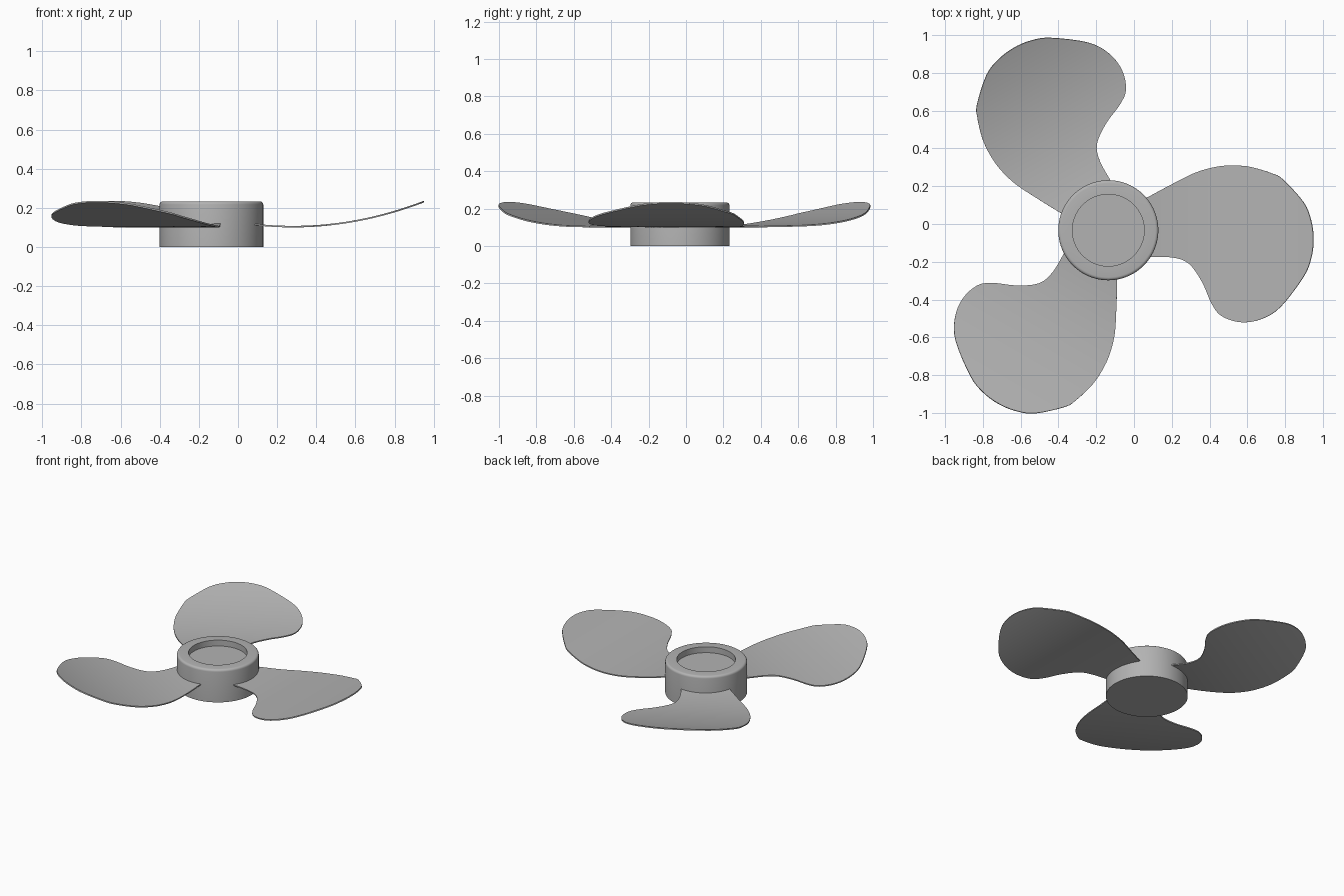
import bpy, bmesh, math
from mathutils import Vector

cube = bpy.data.objects.get("Cube")
if cube:
    bpy.data.objects.remove(cube, do_unlink=True)

HUB = Vector((-0.136, -0.033, 0))
metal = bpy.data.materials.new("grey metal")
metal.use_nodes = True
grey = (0.45, 0.45, 0.45, 1)
metal.diffuse_color = grey
metal.node_tree.nodes["Principled BSDF"].inputs["Base Color"].default_value = grey


def add_object(name, bm, location):
    mesh = bpy.data.meshes.new(name)
    bmesh.ops.recalc_face_normals(bm, faces=bm.faces)
    bm.to_mesh(mesh)
    bm.free()
    mesh.materials.append(metal)
    obj = bpy.data.objects.new(name, mesh)
    bpy.context.collection.objects.link(obj)
    obj.location = location
    return obj


def smooth(obj, angle):
    bpy.ops.object.select_all(action="DESELECT")
    obj.select_set(True)
    bpy.context.view_layer.objects.active = obj
    bpy.ops.object.shade_smooth_by_angle(angle=math.radians(angle))


def curve_through(points, after, steps=4):
    """Catmull-Rom samples; 'after' sets the direction at the last point."""
    p = [Vector(q) for q in points]
    p = [2 * p[0] - p[1]] + p + [Vector(after)]
    out = []
    for a, b, c, d in zip(p, p[1:], p[2:], p[3:]):
        for i in range(steps):
            t = i / steps
            out.append(0.5 * (2 * b + (c - a) * t + (2 * a - 5 * b + 4 * c - d) * t * t
                              + (3 * b - a - 3 * c + d) * t ** 3))
    return out + [p[-2]]


# Hub: lathed profile with a rounded rim and a shallow recess on top
R, TOP, BEVEL = 0.265, 0.233, 0.016
profile = [(0, 0), (R, 0)]
for i in range(5):
    a = i * math.pi / 8
    profile.append((R - BEVEL + BEVEL * math.cos(a), TOP - BEVEL + BEVEL * math.sin(a)))
profile += [(0.19, TOP), (0.19, TOP - 0.042), (0, TOP - 0.042)]
bm = bmesh.new()
ring = [bm.verts.new((r, 0, z)) for r, z in profile]
edges = [bm.edges.new(pair) for pair in zip(ring, ring[1:])]
bmesh.ops.spin(bm, geom=ring + edges, cent=(0, 0, 0), axis=(0, 0, 1),
               angle=math.tau, steps=96, use_duplicate=False)
bmesh.ops.remove_doubles(bm, verts=bm.verts, dist=0.0001)
smooth(add_object("hub", bm, HUB), 35)

# Blade: sheet lofted between its two edges, curling upward toward the tip
upper = [(0, .10), (.066, .138), (.19, .205), (.32, .27), (.43, .302), (.52, .31),
         (.6, .305), (.664, .29), (.73, .268), (.786, .238), (.897, .116),
         (.937, .02), (.95, -.08)]
lower = [(0, -.165), (.066, -.175), (.2, -.177), (.29, -.21), (.36, -.307), (.41, -.42),
         (.463, -.487), (.563, -.52), (.67, -.505), (.775, -.44), (.897, -.28),
         (.938, -.18), (.95, -.08)]
COLUMNS = 16
bm = bmesh.new()
rows = []
for u, l in zip(curve_through(upper, lower[-2]), curve_through(lower, upper[-2])):
    row = []
    for i in range(COLUMNS + 1):
        p = l.lerp(u, i / COLUMNS)
        z = 0.104 + 0.285 * (p.x - 0.28) ** 2
        row.append(bm.verts.new((p.x - HUB.x, p.y - HUB.y, z)))
    rows.append(row)
for r, s in zip(rows, rows[1:]):
    for i in range(COLUMNS):
        bm.faces.new((r[i], s[i], s[i + 1], r[i + 1]))
bmesh.ops.remove_doubles(bm, verts=bm.verts, dist=0.0001)
blade = add_object("blade_1", bm, HUB)
thick = blade.modifiers.new("thickness", "SOLIDIFY")
thick.thickness = 0.008
thick.offset = 0
bpy.context.view_layer.objects.active = blade
blade.select_set(True)
bpy.ops.object.modifier_apply(modifier=thick.name)
smooth(blade, 35)

# Two further blades, evenly turned about the hub
for k in (1, 2):
    copy = blade.copy()
    copy.name = f"blade_{k + 1}"
    copy.rotation_euler.z = k * math.tau / 3
    bpy.context.collection.objects.link(copy)
